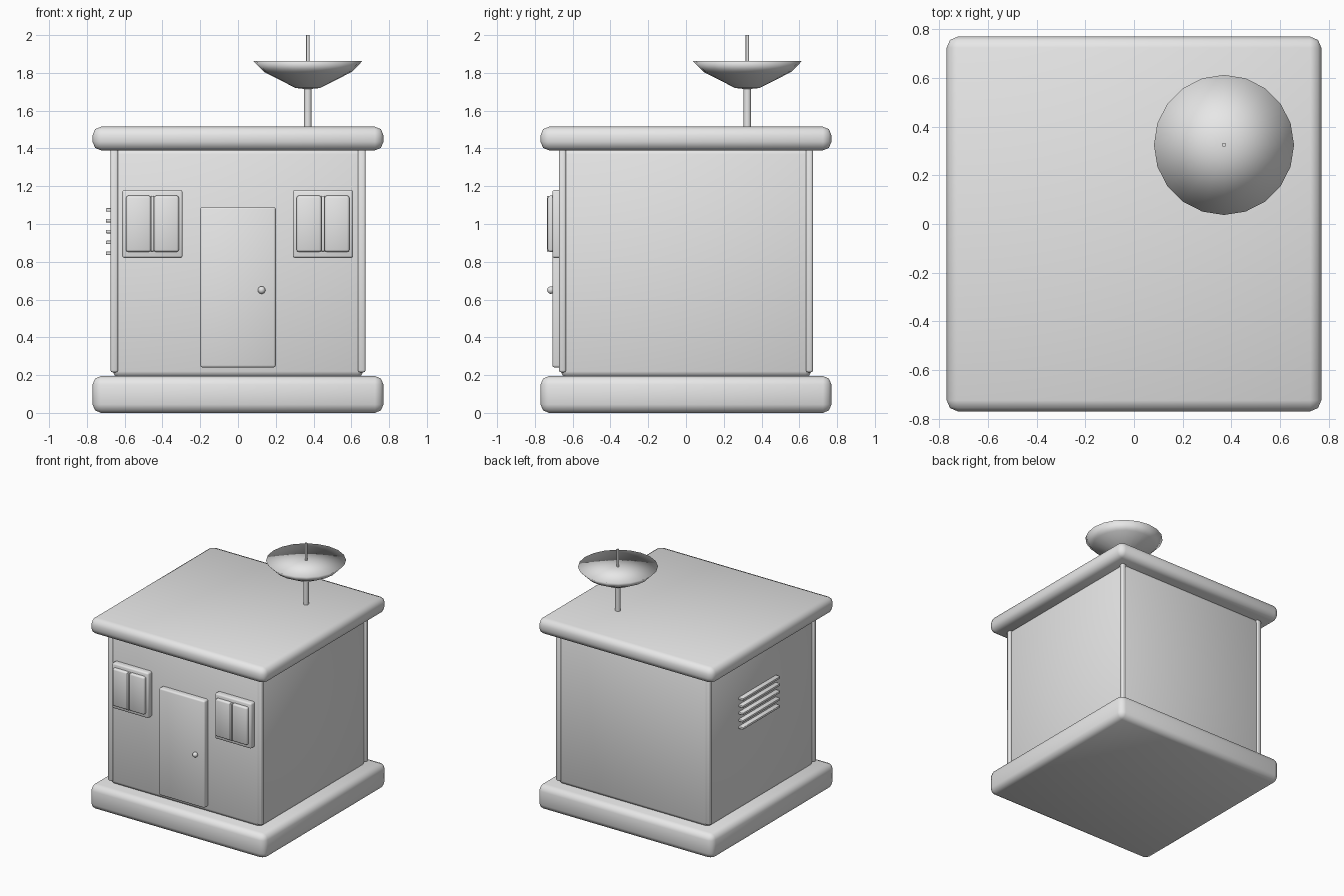
import bpy, bmesh, math

if "Cube" in bpy.data.objects:
    bpy.data.objects.remove(bpy.data.objects["Cube"])

grey = bpy.data.materials.new("plain_grey")
grey.diffuse_color = (0.8, 0.8, 0.8, 1)
grey.use_nodes = True
grey.node_tree.nodes["Principled BSDF"].inputs["Base Color"].default_value = grey.diffuse_color


def add(name, bm):
    """Turn a bmesh into a smooth-shaded object."""
    bmesh.ops.recalc_face_normals(bm, faces=bm.faces)
    for f in bm.faces:
        f.smooth = True
    mesh = bpy.data.meshes.new(name)
    bm.to_mesh(mesh)
    bm.free()
    mesh.materials.append(grey)
    ob = bpy.data.objects.new(name, mesh)
    bpy.context.collection.objects.link(ob)
    return ob


def box(name, x, y, z, bevel=0.0, segments=2):
    """Box from (min, max) ranges with rounded edges."""
    bm = bmesh.new()
    bmesh.ops.create_cube(bm, size=1)
    for v in bm.verts:
        v.co = [r[0] if c < 0 else r[1] for c, r in zip(v.co, (x, y, z))]
    if bevel:
        bmesh.ops.bevel(bm, geom=bm.edges[:], offset=bevel, segments=segments,
                        profile=0.5, affect='EDGES')
    return add(name, bm)


def lathe(name, center, profile, sides):
    """Revolve (radius, z) points around a vertical axis; radius 0 is a pole."""
    bm = bmesh.new()
    rings = []
    for r, z in profile:
        n = sides if r > 0 else 1
        rings.append([bm.verts.new((center[0] + r * math.cos(2 * math.pi * i / sides),
                                    center[1] + r * math.sin(2 * math.pi * i / sides), z))
                      for i in range(n)])
    for a, b in zip(rings, rings[1:]):
        for i in range(sides):
            j = (i + 1) % sides
            corners = [a[i % len(a)], a[j % len(a)], b[j % len(b)], b[i % len(b)]]
            bm.faces.new(list(dict.fromkeys(corners)))
    return add(name, bm)


def pole(name, center, r, z0, z1):
    ob = lathe(name, center, [(0, z0), (r, z0), (r, z1), (0, z1)], 12)
    for p in ob.data.polygons:
        p.use_smooth = abs(p.normal.z) < 0.5


# Main blocks
box("base_slab", (-0.77, 0.77), (-0.77, 0.77), (0, 0.195), 0.045)
box("walls", (-0.662, 0.662), (-0.662, 0.662), (0.19, 1.40), 0.03)
box("roof_slab", (-0.77, 0.77), (-0.77, 0.77), (1.39, 1.515), 0.045)

# Corner posts
for sx in (-1, 1):
    for sy in (-1, 1):
        box("corner_post", sorted((sx * 0.635, sx * 0.675)),
            sorted((sy * 0.635, sy * 0.672)), (0.215, 1.395), 0.01)

# Door and knob
box("door", (-0.20, 0.20), (-0.708, -0.64), (0.24, 1.09), 0.012)
bm = bmesh.new()
bmesh.ops.create_uvsphere(bm, u_segments=12, v_segments=8, radius=0.02)
bmesh.ops.translate(bm, verts=bm.verts, vec=(0.125, -0.715, 0.65))
add("door_knob", bm)

# Windows: frame, two panes and a central bar
for cx in (-0.453, 0.45):
    box("window_frame", (cx - 0.16, cx + 0.16), (-0.708, -0.64), (0.82, 1.18), 0.012)
    for s in (-1, 1):
        box("window_pane", sorted((cx + s * 0.008, cx + s * 0.14)),
            (-0.732, -0.69), (0.852, 1.15), 0.012)
    box("window_bar", (cx - 0.008, cx + 0.008), (-0.736, -0.69), (0.855, 1.148), 0.003)

# Vent slats on the left wall
for i in range(5):
    z = 0.845 + i * 0.0575
    box("vent_slat", (-0.70, -0.64), (-0.185, 0.285), (z - 0.009, z + 0.009), 0.004)

# Dish with closed top, its support and its antenna
spot = (0.37, 0.325)
pole("dish_support", spot, 0.02, 1.50, 1.74)
lathe("dish", spot, [(0, 1.862), (0.288, 1.862), (0.232, 1.805),
                     (0.065, 1.72), (0, 1.713)], 20)
pole("dish_antenna", spot, 0.009, 1.85, 2.0)
